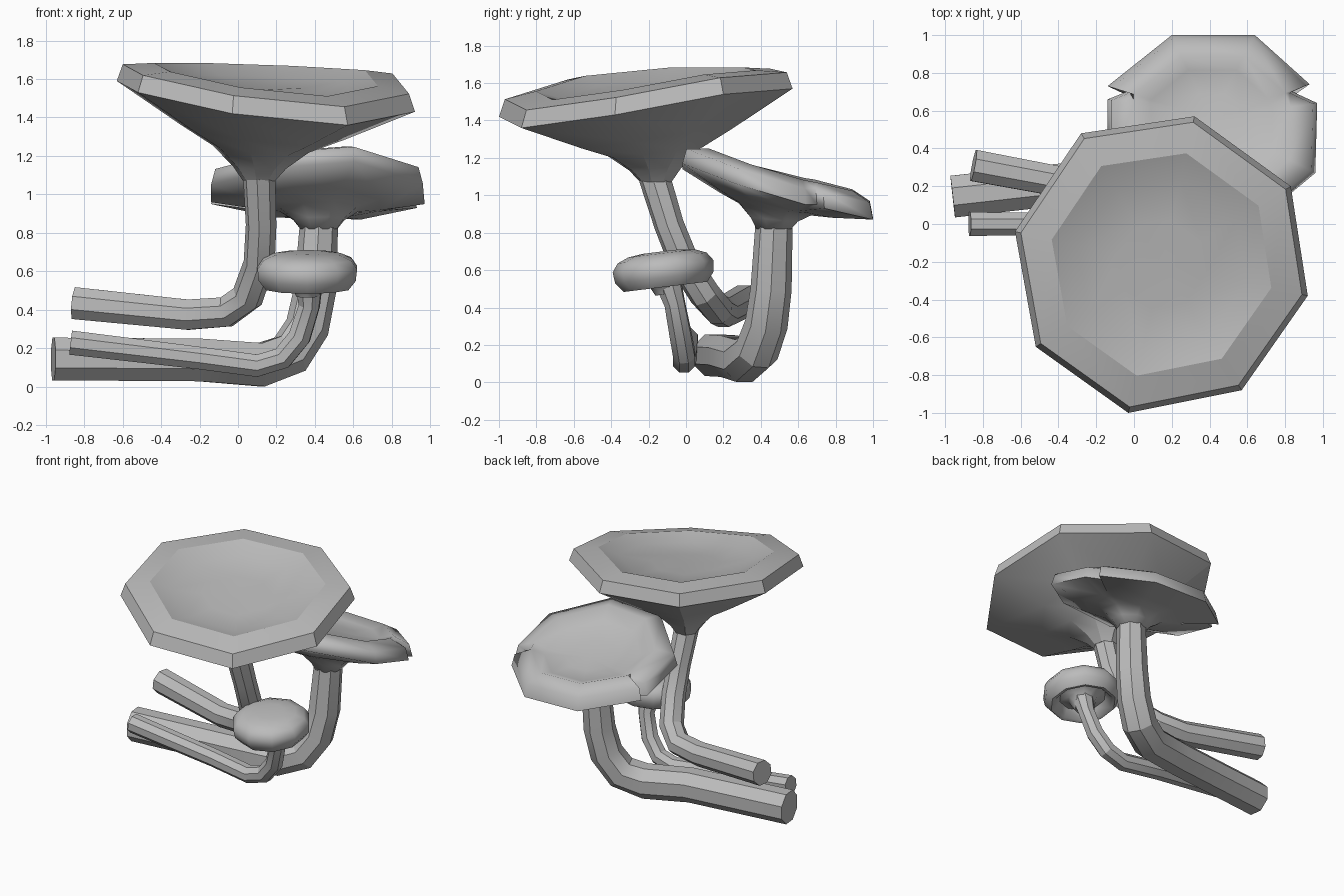
import bpy, bmesh, math
from mathutils import Vector as V, Matrix

cube = bpy.data.objects.get("Cube")
if cube:
    bpy.data.objects.remove(cube)

grey = bpy.data.materials.new("mushroom_grey")
grey.use_nodes = True
COLOUR = (0.5, 0.5, 0.5, 1)
grey.diffuse_color = COLOUR
grey.node_tree.nodes["Principled BSDF"].inputs["Base Color"].default_value = COLOUR


def loft(name, rings, angle=25):
    """Skin a stack of equal-sized rings and close both ends."""
    bm = bmesh.new()
    loops = [[bm.verts.new(p) for p in r] for r in rings]
    n = len(loops[0])
    for a, b in zip(loops, loops[1:]):
        for i in range(n):
            j = (i + 1) % n
            bm.faces.new((a[i], a[j], b[j], b[i]))
    for loop in (loops[0], loops[-1]):
        mid = bm.verts.new(sum((v.co for v in loop), V()) / n)
        for i in range(n):
            bm.faces.new((loop[i], loop[(i + 1) % n], mid))
    bmesh.ops.recalc_face_normals(bm, faces=bm.faces)
    mesh = bpy.data.meshes.new(name)
    bm.to_mesh(mesh)
    bm.free()
    mesh.materials.append(grey)
    ob = bpy.data.objects.new(name, mesh)
    bpy.context.collection.objects.link(ob)
    bpy.ops.object.select_all(action='DESELECT')
    ob.select_set(True)
    bpy.context.view_layer.objects.active = ob
    bpy.ops.object.shade_smooth_by_angle(angle=math.radians(angle))


def stem(name, path, sides=8):
    """Sweep a polygon along points of (x, y, z, radius)."""
    pts = [V(p[:3]) for p in path]
    rings, side = [], V((0, 1, 0))
    for i, p in enumerate(pts):
        t = (pts[min(i + 1, len(pts) - 1)] - pts[max(i - 1, 0)]).normalized()
        side = (side - t * side.dot(t)).normalized()
        up = t.cross(side)
        turn = [math.tau * (k + 0.5) / sides for k in range(sides)]
        rings.append([p + path[i][3] * (side * math.cos(a) + up * math.sin(a)) for a in turn])
    loft(name, rings)


def broad_cap(name, rim, thick, neck, neck_r, dish, lip, soft=0, splits=(), angle=25):
    """Dished cap tapering to the neck; splits are rim points notched inward."""
    low = [V(p) for p in rim]
    whole = list(low)
    for i in splits:
        whole[i] = (low[i - 1] + low[i + 1]) / 2
    mid = sum(whole, V()) / len(whole)
    neck = V(neck)

    def top(points, scale, lift):
        return [mid + (p - mid) * scale + V((0, 0, thick + lift)) for p in points]

    def under(t, lift):
        out = []
        for p in whole:
            d = V((p.x - neck.x, p.y - neck.y, 0)).normalized()
            out.append((neck + d * neck_r).lerp(p, t) + V((0, 0, lift)))
        return out
    loft(name, [top(whole, 0.3, -dish), top(whole, 0.58, -dish * 0.5), top(whole, 0.75, lip),
                top(low, 0.96, -soft), low, under(0.5, 0.035), under(0.24, 0.06),
                under(0.08, 0.035), under(0, 0)], angle)


# Large mushroom
broad_cap("large_cap",
          [(-0.63, -0.04, 1.59), (-0.52, -0.65, 1.53), (-0.03, -1.0, 1.42), (0.57, -0.88, 1.36),
           (0.92, -0.38, 1.43), (0.83, 0.2, 1.54), (0.32, 0.57, 1.57), (-0.28, 0.48, 1.59)],
          0.09, (0.11, -0.16, 1.07), 0.085, 0.05, 0.025)
stem("large_stem",
     [(-0.85, 0.31, 0.435, 0.09), (-0.26, 0.2, 0.375, 0.085), (-0.06, 0.17, 0.39, 0.085),
      (0.05, 0.1, 0.47, 0.085), (0.11, -0.01, 0.64, 0.082), (0.12, -0.09, 0.84, 0.08),
      (0.11, -0.17, 1.1, 0.085)])

# Middle mushroom, with a small split on either side of the rim
broad_cap("middle_cap",
          [(0.2, 1.0, 0.88), (-0.14, 0.73, 0.95), (-0.04, 0.7, 0.95), (-0.14, 0.66, 0.96),
           (-0.14, 0.3, 1.05), (0.2, -0.02, 1.14), (0.61, -0.02, 1.17), (0.96, 0.27, 1.06),
           (0.97, 0.64, 0.95), (0.84, 0.7, 0.95), (0.93, 0.74, 0.93), (0.64, 1.0, 0.87)],
          0.1, (0.42, 0.47, 0.82), 0.1, 0.03, 0.025, 0.015, (2, 9), 80)
stem("middle_stem",
     [(-0.96, 0.145, 0.145, 0.12), (-0.2, 0.23, 0.14, 0.12), (0.12, 0.31, 0.115, 0.122),
      (0.27, 0.38, 0.17, 0.12), (0.36, 0.43, 0.31, 0.115), (0.4, 0.455, 0.5, 0.11),
      (0.42, 0.47, 0.83, 0.1)])

# Small mushroom: rounded cap with a hollow underside
PROFILE = [(0.1, 0.1), (0.18, 0.09), (0.24, 0.065), (0.272, 0.02), (0.265, -0.04),
           (0.225, -0.09), (0.2, -0.085), (0.16, -0.03), (0.1, -0.05), (0.06, -0.13)]
tilt = Matrix.Rotation(math.radians(7), 3, 'X')
loft("small_cap",
     [[V((0.36, -0.12, 0.6)) + tilt @ V((r * math.cos(a), r * math.sin(a), z))
       for a in (math.tau * (k + 0.5) / 10 for k in range(10))] for r, z in PROFILE], 60)
stem("small_stem",
     [(-0.87, 0.0, 0.23, 0.068), (-0.2, 0.0, 0.15, 0.063), (0.1, -0.01, 0.11, 0.063),
      (0.23, -0.01, 0.15, 0.063), (0.32, -0.03, 0.26, 0.062), (0.37, -0.06, 0.42, 0.058),
      (0.37, -0.1, 0.55, 0.075)])
